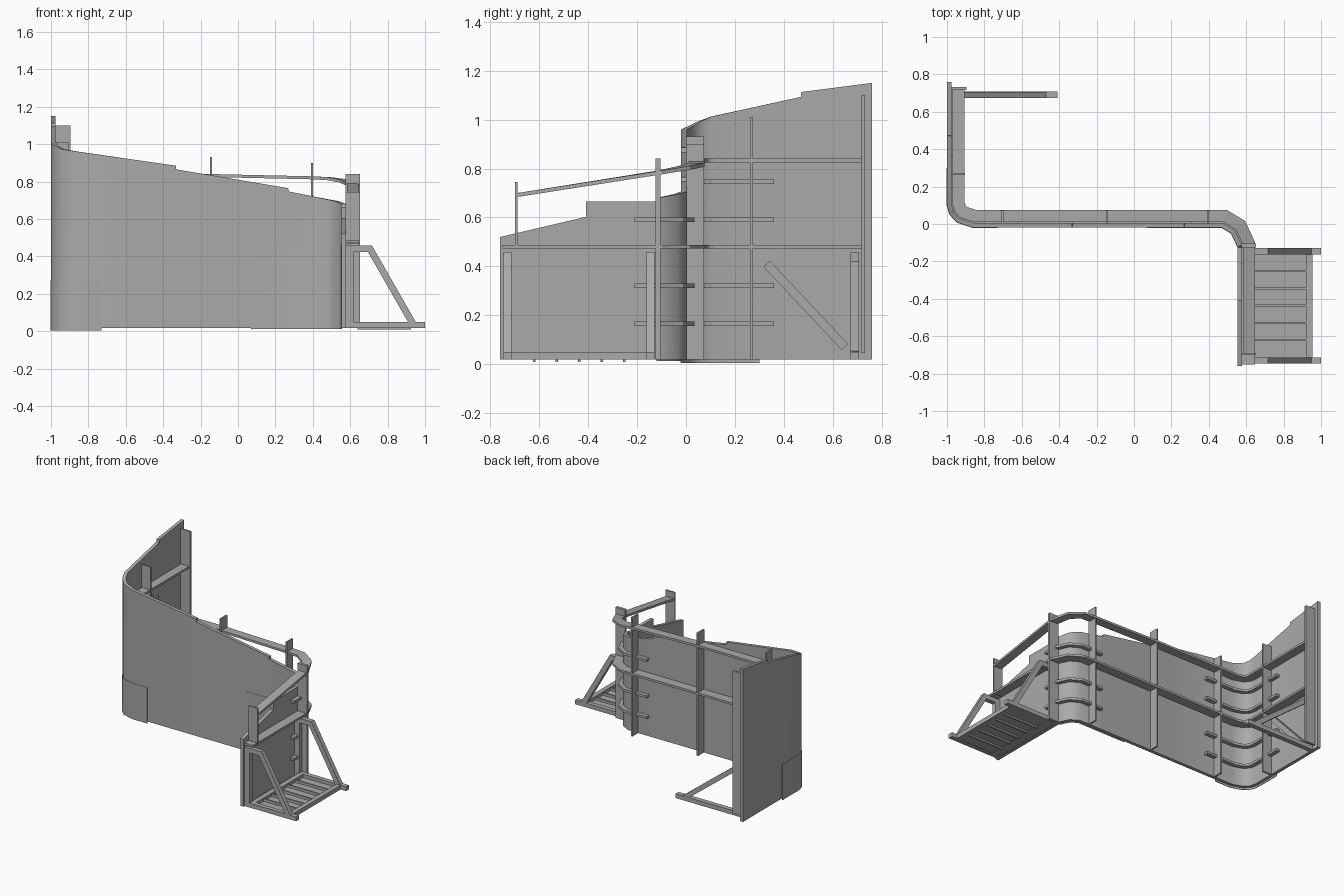
import bpy, bmesh, math
from mathutils import Vector

if "Cube" in bpy.data.objects:
    bpy.data.objects.remove(bpy.data.objects["Cube"])

grey = bpy.data.materials.new("steel_grey")
grey.diffuse_color = (0.4, 0.4, 0.4, 1)
grey.use_nodes = True
grey.node_tree.nodes["Principled BSDF"].inputs["Base Color"].default_value = grey.diffuse_color


def finish(name, bm, smooth=False):
    bmesh.ops.recalc_face_normals(bm, faces=bm.faces[:])
    me = bpy.data.meshes.new(name)
    bm.to_mesh(me)
    bm.free()
    me.materials.append(grey)
    ob = bpy.data.objects.new(name, me)
    bpy.context.collection.objects.link(ob)
    if smooth:
        bpy.context.view_layer.objects.active = ob
        ob.select_set(True)
        bpy.ops.object.shade_smooth_by_angle(angle=math.radians(40))
        ob.select_set(False)


def box(name, x0, x1, y0, y1, z0, z1):
    bm = bmesh.new()
    bmesh.ops.create_cube(bm, size=1)
    for v in bm.verts:
        v.co = ((x0 + x1) / 2 + v.co.x * (x1 - x0),
                (y0 + y1) / 2 + v.co.y * (y1 - y0),
                (z0 + z1) / 2 + v.co.z * (z1 - z0))
    finish(name, bm)


def strip(name, pts, d0, d1, smooth=False):
    """Sweep a box section along (x, y, z_low, z_high), offset d0..d1 to the left."""
    bm = bmesh.new()
    P = [Vector(p[:2]) for p in pts]
    rings = []
    for i, p in enumerate(pts):
        a = (P[i] - P[max(i - 1, 0)]).normalized() if i else (P[1] - P[0]).normalized()
        b = (P[i + 1] - P[i]).normalized() if i < len(P) - 1 else a
        t = (a + b).normalized()
        n = Vector((-t.y, t.x)) / max(t.dot(a), 0.5)
        q0, q1 = P[i] + n * d0, P[i] + n * d1
        rings.append([bm.verts.new((q.x, q.y, z)) for q, z in
                      ((q0, p[2]), (q1, p[2]), (q1, p[3]), (q0, p[3]))])
    for r, s in zip(rings, rings[1:]):
        for k in range(4):
            bm.faces.new((r[k], r[(k + 1) % 4], s[(k + 1) % 4], s[k]))
    bm.faces.new(rings[0])
    bm.faces.new(rings[-1])
    finish(name, bm, smooth)


def beam(name, a, b, width, flat_axis, thick):
    """Bar from a to b, lying in the plane square to flat_axis."""
    a, b, n = Vector(a), Vector(b), Vector(flat_axis)
    s = (b - a).normalized().cross(n) * width / 2
    n = n * thick / 2
    bm = bmesh.new()
    r = [[bm.verts.new(p + u) for u in (s + n, s - n, -s - n, -s + n)] for p in (a, b)]
    for k in range(4):
        bm.faces.new((r[0][k], r[0][(k + 1) % 4], r[1][(k + 1) % 4], r[1][k]))
    bm.faces.new(r[0])
    bm.faces.new(r[1])
    finish(name, bm)


def level(path, z, h):
    return [(x, y, z - h / 2, z + h / 2) for x, y in path]


# Plan outline of the bent wall
left_bend = [(-1, 0.10), (-0.985, 0.05), (-0.945, 0.008), (-0.86, -0.02)]
right_bend = [(0.47, -0.02), (0.52, -0.05), (0.553, -0.12)]

# Bent wall with stepped, falling top edge
B = 0.018
top = [(-1, 0.76, 1.15), (-1, 0.472, 1.113), (-1, 0.47, 1.093), (-1, 0.10, 1.012),
       (-0.985, 0.05, 0.993), (-0.945, 0.008, 0.973), (-0.86, -0.02, 0.96),
       (-0.332, -0.02, 0.885), (-0.33, -0.02, 0.865), (0.268, -0.02, 0.765),
       (0.27, -0.02, 0.747), (0.47, -0.02, 0.706), (0.52, -0.05, 0.695),
       (0.553, -0.12, 0.68), (0.553, -0.125, 0.665), (0.553, -0.408, 0.665),
       (0.553, -0.41, 0.602), (0.553, -0.76, 0.52)]
strip("wall", [(x, y, B, z) for x, y, z in top], 0, 0.025, True)

# Thin skin plates on the outer face
strip("left_skin_plate", [(x, y, 0.004, 0.27) for x, y in
      [(-1, 0.30)] + left_bend + [(-0.73, -0.02)]], -0.002, 0.003, True)
strip("right_skin_plate", [(x, y, 0.012, 0.46) for x, y in
      [(0.07, -0.02)] + right_bend], -0.002, 0.003, True)

# Long rails that follow the wall
strip("lower_rail", level([(-1, 0.72)] + left_bend + right_bend + [(0.553, -0.75)],
                          0.48, 0.016), 0.02, 0.095)
rail = [(x, y, 0.833) for x, y in [(-1, 0.72)] + left_bend] + [
    (-0.145, -0.02, 0.832), (0.395, -0.02, 0.82), (0.47, -0.02, 0.815),
    (0.52, -0.05, 0.803), (0.553, -0.12, 0.784), (0.553, -0.70, 0.69)]
strip("upper_rail", [(x, y, z - 0.008, z + 0.008) for x, y, z in rail], 0.03, 0.095)

# Short ribs around both bends
for z in (0.165, 0.32, 0.59, 0.745):
    strip("left_bend_rib", level([(-1, 0.36)] + left_bend + [(-0.615, -0.02)], z, 0.018),
          0.02, 0.055)
    if z < 0.7:
        strip("right_bend_rib", level([(0.30, -0.02)] + right_bend + [(0.553, -0.21)],
                                      z, 0.018), 0.02, 0.055)

# Upright posts
for x, h in ((-0.705, 0.93), (-0.145, 0.93), (0.395, 0.90)):
    box("back_post", x - 0.006, x + 0.006, 0, 0.073, B, h)
box("left_post", -0.98, -0.903, 0.262, 0.274, B, 1.01)
box("left_end_post", -0.98, -0.895, 0.717, 0.733, 0.045, 1.10)
box("right_post", 0.575, 0.652, -0.125, -0.105, B, 0.84)
box("right_end_post", 0.575, 0.652, -0.70, -0.69, 0.47, 0.745)

# Platform side frames
for y in (-0.145, -0.73):
    y0, y1 = y - 0.017, y + 0.017
    box("frame_upright", 0.578, 0.617, y0, y1, B, 0.457)
    box("frame_top_bar", 0.578, 0.715, y0, y1, 0.423, 0.457)
    box("frame_foot_bar", 0.578, 1.0, y0, y1, B, 0.05)
    beam("frame_brace", (0.70, y, 0.45), (0.935, y, 0.04), 0.036, (0, 1, 0), 0.034)

# Platform floor, edge bars and slats
box("platform_floor", 0.578, 0.93, -0.72, -0.155, 0.02, 0.026)
box("platform_outer_bar", 0.92, 0.955, -0.72, -0.155, B, 0.05)
box("platform_inner_bar", 0.61, 0.648, -0.72, -0.155, B, 0.05)
for i in range(5):
    y = -0.62 + i * 0.092
    box("platform_slat", 0.64, 0.925, y - 0.005, y + 0.005, 0.008, 0.045)

# Left foot frame and wall brace
box("left_frame_upright", -0.977, -0.94, 0.673, 0.708, B, 0.457)
box("left_frame_foot_bar", -0.977, -0.41, 0.673, 0.708, B, 0.05)
beam("left_frame_brace", (-0.955, 0.69, 0.41), (-0.48, 0.69, 0.04), 0.034, (0, 1, 0), 0.034)
beam("left_wall_brace", (-0.955, 0.33, 0.41), (-0.955, 0.65, 0.07), 0.036, (1, 0, 0), 0.035)
